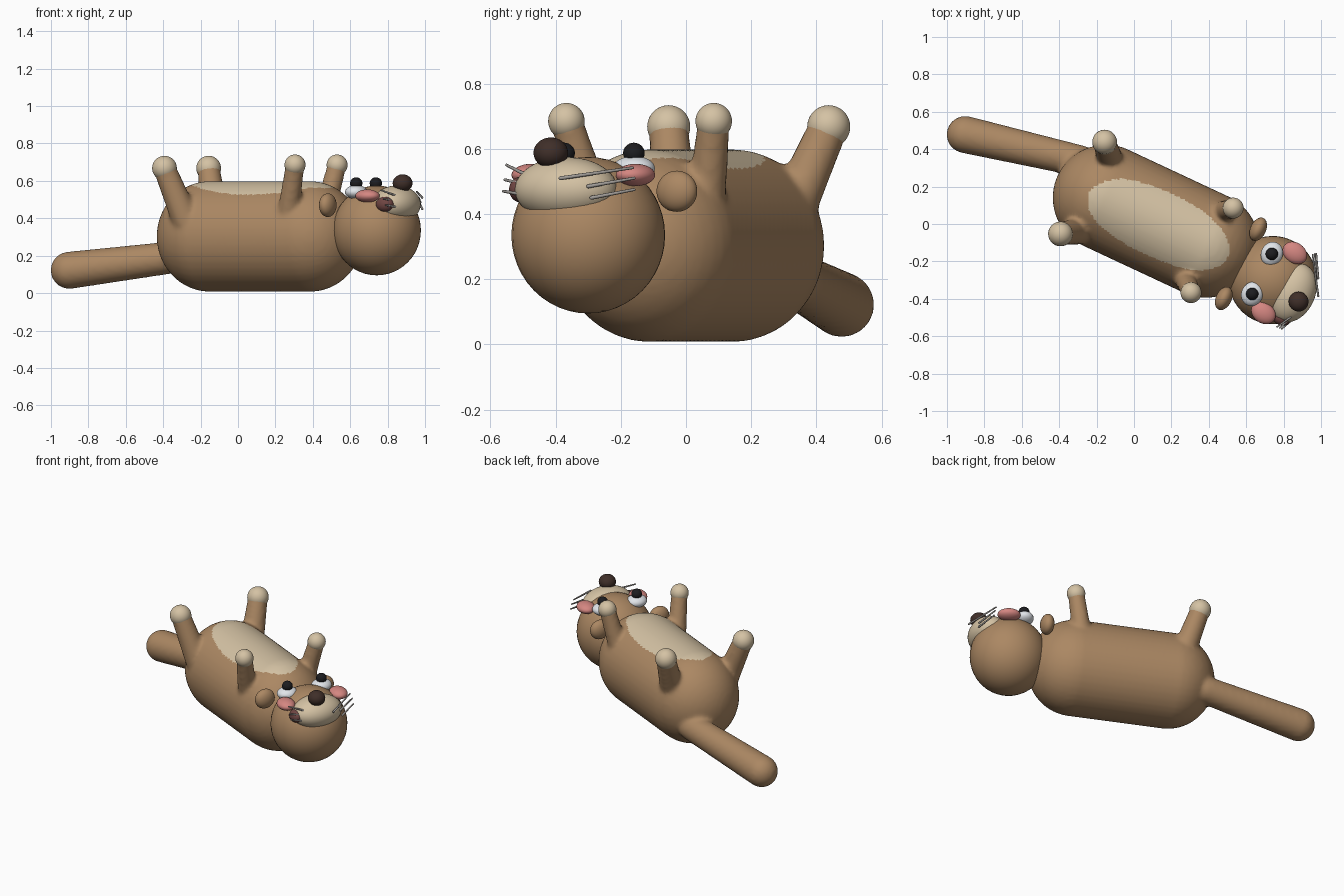
import bpy, bmesh
from math import radians
from mathutils import Vector, Matrix

if "Cube" in bpy.data.objects:
    bpy.data.objects.remove(bpy.data.objects["Cube"])

TURN = radians(-25)          # the body lies diagonally
ROT = Matrix.Rotation(TURN, 4, 'Z')


def material(name, rgb):
    m = bpy.data.materials.new(name)
    m.diffuse_color = (*rgb, 1)
    m.use_nodes = True
    m.node_tree.nodes["Principled BSDF"].inputs["Base Color"].default_value = m.diffuse_color
    return m


FUR = material("fur", (0.41, 0.245, 0.125))
CREAM = material("cream", (0.66, 0.54, 0.37))
DARK = material("dark_brown", (0.05, 0.028, 0.022))
BLACK = material("black", (0.012, 0.012, 0.014))
WHITE = material("eye_white", (0.75, 0.78, 0.82))
PINK = material("pink", (0.66, 0.24, 0.22))
MOUTH = material("mouth_red", (0.16, 0.06, 0.055))
GREY = material("whisker_grey", (0.35, 0.33, 0.31))


def finish(name, bm, mat):
    me = bpy.data.meshes.new(name)
    bm.to_mesh(me)
    bm.free()
    me.materials.append(mat)
    for p in me.polygons:
        p.use_smooth = True
    ob = bpy.data.objects.new(name, me)
    bpy.context.collection.objects.link(ob)
    return ob


def add_capsule(bm, a, b, ra, rb, squash=1.0, seg=40):
    """Rounded rod from a to b, widths ra and rb."""
    a, b = Vector(a), Vector(b)
    q = (b - a).to_track_quat('Z', 'Y')
    vs = bmesh.ops.create_uvsphere(bm, u_segments=seg, v_segments=seg // 2 + 1, radius=1)['verts']
    for v in vs:
        end, r = (b, rb) if v.co.z > 0 else (a, ra)
        c = v.co * r
        c.x *= squash
        v.co = end + q @ c


def ball(name, loc, r, mat, rot=ROT):
    bm = bmesh.new()
    bmesh.ops.create_uvsphere(bm, u_segments=40, v_segments=24, radius=1,
                              matrix=Matrix.Translation(loc) @ rot @ Matrix.Diagonal((*r, 1)))
    return finish(name, bm, mat)


def paint(ob, centre, radii):
    """Colour the faces inside a turned ellipsoid with cream."""
    ob.data.materials.append(CREAM)
    inv = ROT.inverted()
    for p in ob.data.polygons:
        d = inv @ (p.center - Vector(centre))
        if sum((d[i] / radii[i]) ** 2 for i in range(3)) < 1:
            p.material_index = 1


# Torso, limbs and tail, fused into one skin
LIMBS = {  # base, paw, base radius, wrist radius, paw radius
    "left_arm": ((0.455, 0.06, 0.40), (0.53, 0.085, 0.685), 0.06, 0.05, 0.056),
    "right_arm": ((0.265, -0.275, 0.40), (0.305, -0.367, 0.685), 0.06, 0.05, 0.056),
    "left_leg": ((-0.12, 0.315, 0.39), (-0.157, 0.438, 0.668), 0.075, 0.06, 0.066),
    "right_leg": ((-0.28, -0.035, 0.39), (-0.393, -0.053, 0.668), 0.075, 0.06, 0.066),
}
bm = bmesh.new()
add_capsule(bm, (-0.15, 0.14, 0.3), (0.385, -0.11, 0.3), 0.285, 0.285)
for v in bm.verts:
    v.co.z = 0.303 + (v.co.z - 0.3) * 1.04
add_capsule(bm, (-0.28, 0.335, 0.2), (-0.902, 0.478, 0.122), 0.084, 0.1)
for base, paw, r1, r2, _ in LIMBS.values():
    add_capsule(bm, base, paw, r1, r2)
raw = finish("body", bm, FUR)
mod = raw.modifiers.new("fuse", 'REMESH')
mod.mode = 'VOXEL'
mod.voxel_size = 0.014
mod.use_smooth_shade = True
mod = raw.modifiers.new("soften", 'SMOOTH')
mod.iterations = 6
bpy.context.view_layer.objects.active = raw
raw.select_set(True)
for m in list(raw.modifiers):
    bpy.ops.object.modifier_apply(modifier=m.name)
paint(raw, (0.13, -0.005, 0.57), (0.41, 0.19, 0.10))
for p in raw.data.polygons:      # keep the limbs brown
    if p.center.z > 0.615:
        p.material_index = 0

# Paws
for name, (_, paw, _, _, r) in LIMBS.items():
    ball(name + "_paw", paw, (r, r, r), CREAM)

# Head and muzzle
ball("head", (0.742, -0.3, 0.335), (0.236, 0.236, 0.24), FUR)
ball("muzzle", (0.848, -0.368, 0.475), (0.12, 0.165, 0.1), CREAM)
ball("nose", (0.88, -0.415, 0.588), (0.053, 0.053, 0.047), DARK)
ball("mouth", (0.785, -0.505, 0.475), (0.05, 0.035, 0.04), MOUTH)

# Eyes, cheeks and ears
for side, eye, cheek, ear in (
        ("left", (0.737, -0.16), (0.86, -0.155), (0.664, -0.028)),
        ("right", (0.632, -0.374), (0.692, -0.475), (0.48, -0.398))):
    ball(side + "_eye", (*eye, 0.54), (0.058, 0.066, 0.038), WHITE)
    ball(side + "_pupil", (*eye, 0.587), (0.033, 0.033, 0.032), BLACK)
    turn = Matrix.Rotation(radians(-35), 4, 'Z')
    ball(side + "_cheek", (*cheek, 0.52), (0.07, 0.055, 0.034), PINK, turn)
    ball(side + "_ear", (*ear, 0.47), (0.042, 0.066, 0.063), FUR)

# Whiskers
WHISKERS = {
    "left": [((0.985, -0.385, 0.51), (0.955, -0.165, 0.542)),
             ((0.975, -0.30, 0.485), (0.967, -0.16, 0.51)),
             ((0.985, -0.29, 0.45), (0.975, -0.16, 0.475))],
    "right": [((0.85, -0.49, 0.52), (0.765, -0.55, 0.55)),
              ((0.85, -0.49, 0.49), (0.78, -0.555, 0.505)),
              ((0.86, -0.5, 0.46), (0.79, -0.56, 0.47))],
}
for side, lines in WHISKERS.items():
    for i, (a, b) in enumerate(lines):
        bm = bmesh.new()
        add_capsule(bm, a, b, 0.006, 0.005, seg=10)
        finish(f"{side}_whisker_{i + 1}", bm, GREY)
